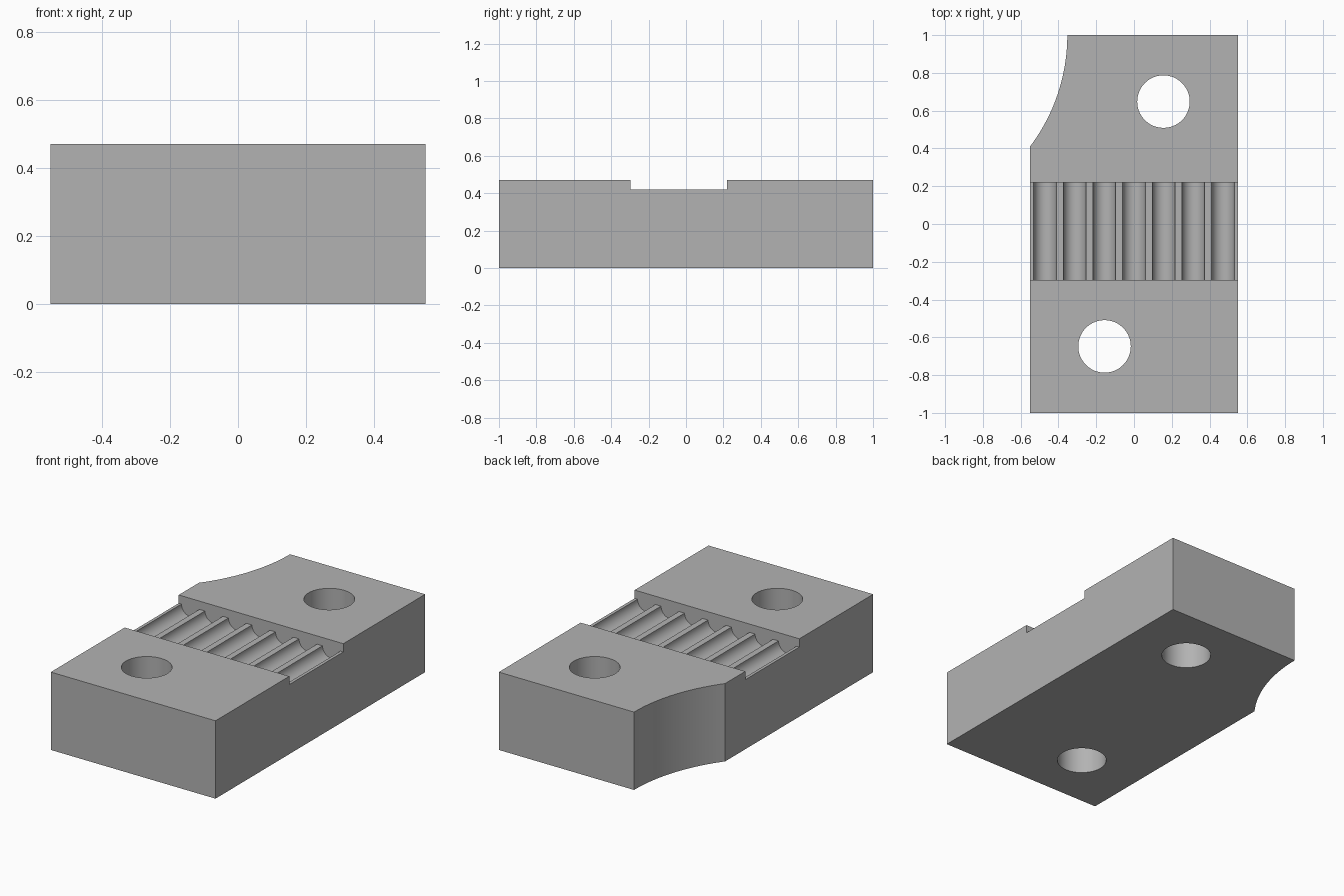
import bpy
import bmesh
from math import cos, sin, pi, atan2, radians
from mathutils import Vector

cube = bpy.data.objects.get("Cube")
if cube:
    bpy.data.objects.remove(cube, do_unlink=True)

HALF_W, HALF_L, HEIGHT = 0.55, 1.0, 0.47
CHANNEL_FRONT, CHANNEL_BACK, CHANNEL_FLOOR = -0.296, 0.219, 0.42
GROOVES, PITCH, GROOVE_R = 7, 0.157, 0.06
HOLE_R = 0.139

grey = bpy.data.materials.new("plain grey")
grey.use_nodes = True
colour = (0.45, 0.45, 0.45, 1)
grey.diffuse_color = colour
grey.node_tree.nodes["Principled BSDF"].inputs["Base Color"].default_value = colour


def arc(cx, cy, r, start, end, steps):
    angles = [start + (end - start) * i / steps for i in range(steps + 1)]
    return [(cx + r * cos(a), cy + r * sin(a)) for a in angles]


def prism(name, points, direction):
    """Extrude a closed loop of 3D points along a direction."""
    bm = bmesh.new()
    face = bm.faces.new([bm.verts.new(p) for p in points])
    result = bmesh.ops.extrude_face_region(bm, geom=[face])
    moved = [g for g in result["geom"] if isinstance(g, bmesh.types.BMVert)]
    bmesh.ops.translate(bm, verts=moved, vec=Vector(direction))
    bmesh.ops.recalc_face_normals(bm, faces=bm.faces)
    mesh = bpy.data.meshes.new(name)
    bm.to_mesh(mesh)
    bm.free()
    mesh.materials.append(grey)
    obj = bpy.data.objects.new(name, mesh)
    bpy.context.collection.objects.link(obj)
    return obj


# Block outline with the concave back right corner
arc_r, neck_x, arc_y = 0.98, -0.353, 0.412
centre_x = neck_x - arc_r
sweep = atan2(arc_y - HALF_L, -HALF_W - centre_x)
outline = [(-HALF_W, -HALF_L), (HALF_W, -HALF_L), (HALF_W, HALF_L)]
outline += arc(centre_x, HALF_L, arc_r, 0, sweep, 24)
block = prism("clamp_block", [(x, y, 0) for x, y in outline], (0, 0, HEIGHT))

# Channel cutter with a row of half-round grooves along its floor
profile = [(-0.7, 0.6), (-0.7, CHANNEL_FLOOR)]
for i in range(GROOVES):
    x = (i - (GROOVES - 1) / 2) * PITCH
    profile += arc(x, CHANNEL_FLOOR, GROOVE_R, pi, 2 * pi, 20)
profile += [(0.7, CHANNEL_FLOOR), (0.7, 0.6)]
cutters = [prism("channel_cutter", [(x, CHANNEL_FRONT, z) for x, z in profile],
                 (0, CHANNEL_BACK - CHANNEL_FRONT, 0))]

# Two diagonal bolt holes
for side in (-1, 1):
    ring = arc(0.156 * side, 0.648 * side, HOLE_R, 0, 2 * pi, 64)[:-1]
    cutters.append(prism("hole_cutter", [(x, y, -0.1) for x, y in ring], (0, 0, 0.8)))

# Cut the block
bpy.ops.object.select_all(action='DESELECT')
bpy.context.view_layer.objects.active = block
block.select_set(True)
for cutter in cutters:
    cutter.hide_render = True
    cut = block.modifiers.new(cutter.name, 'BOOLEAN')
    cut.operation = 'DIFFERENCE'
    cut.solver = 'EXACT'
    cut.object = cutter
    bpy.ops.object.modifier_apply(modifier=cut.name)
    bpy.data.objects.remove(cutter, do_unlink=True)

bpy.ops.object.shade_smooth_by_angle(angle=radians(30))
